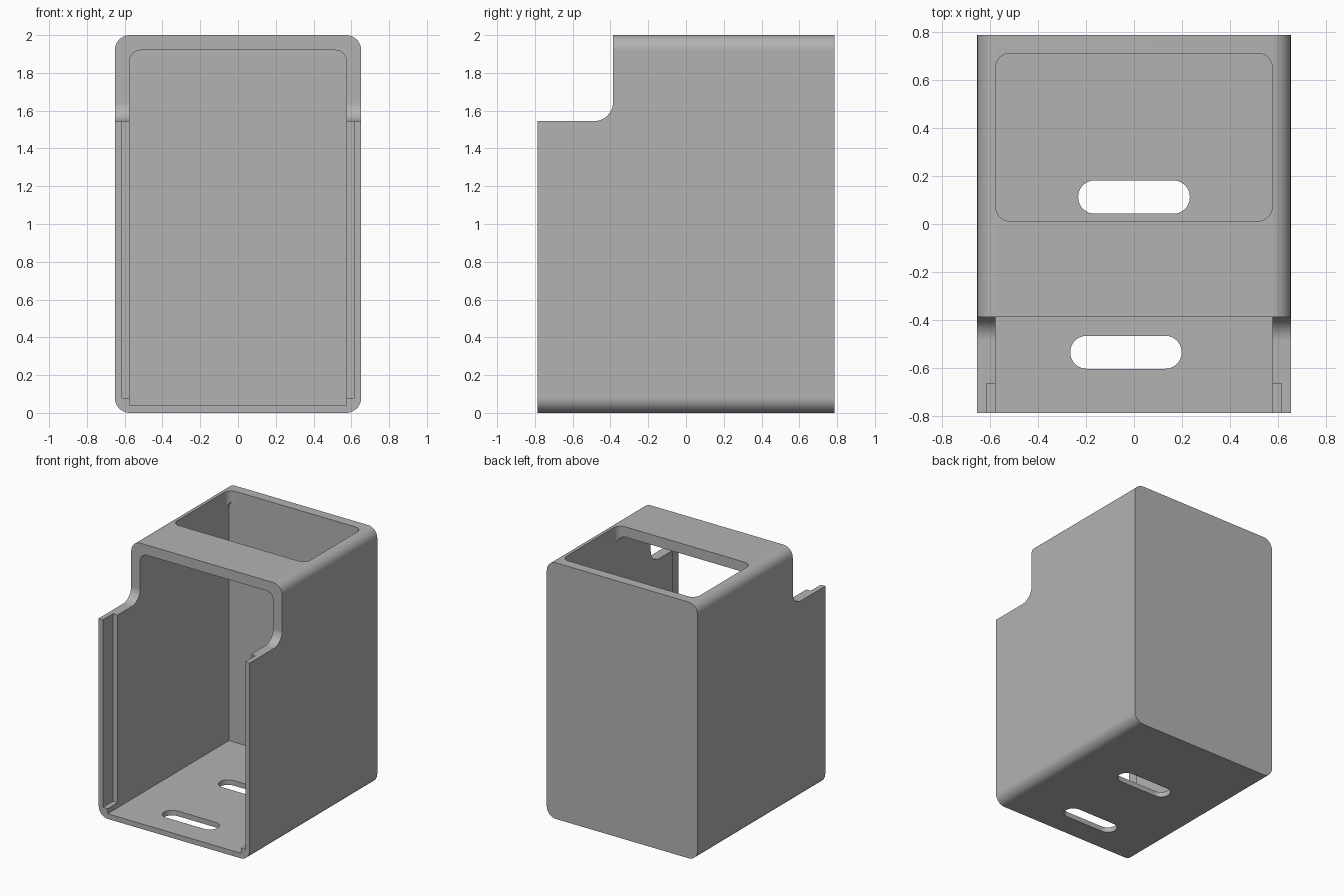
import bpy
from math import cos, sin, pi
from mathutils import Vector

cube = bpy.data.objects.get("Cube")
if cube:
    bpy.data.objects.remove(cube, do_unlink=True)

grey = bpy.data.materials.new("plain grey")
grey.use_nodes = True
colour = (0.45, 0.45, 0.45, 1)
grey.diffuse_color = colour
grey.node_tree.nodes["Principled BSDF"].inputs["Base Color"].default_value = colour

# Directions in which the two profile coordinates and the depth run
AXES = {"x": ("Y", "Z", "X"), "y": ("X", "Z", "Y"), "z": ("X", "Y", "Z")}


def rounded_rect(u0, u1, v0, v1, radii, steps=10):
    """Outline with radii for lower left, lower right, upper right, upper left."""
    corners = [(u0, v0, 1, 1), (u1, v0, -1, 1), (u1, v1, -1, -1), (u0, v1, 1, -1)]
    points = []
    for i, ((u, v, su, sv), r) in enumerate(zip(corners, radii)):
        if not r:
            points.append((u, v))
            continue
        for k in range(steps + 1):
            a = pi + (i + k / steps) * pi / 2
            points.append((u + su * r + r * cos(a), v + sv * r + r * sin(a)))
    return points


def prism(name, axis, outline, start, end):
    """Extrude an outline along an axis."""
    names = AXES[axis]

    def place(u, v, d):
        p = Vector()
        for key, value in zip(names, (u, v, d)):
            setattr(p, key.lower(), value)
        return p

    n = len(outline)
    verts = [place(u, v, d) for d in (start, end) for u, v in outline]
    faces = [tuple(range(n))[::-1], tuple(range(n, 2 * n))]
    faces += [(i, (i + 1) % n, n + (i + 1) % n, n + i) for i in range(n)]
    if axis == "y":
        faces = [f[::-1] for f in faces]
    mesh = bpy.data.meshes.new(name)
    mesh.from_pydata(verts, [], faces)
    mesh.materials.append(grey)
    obj = bpy.data.objects.new(name, mesh)
    bpy.context.collection.objects.link(obj)
    return obj


# Main body with rounded long edges
body = prism("holder_body", "y",
             rounded_rect(-0.652, 0.652, 0, 2, [0.08] * 4), -0.787, 0.787)

cutters = [
    # Inner space, open at the front
    prism("cavity_cutter", "y",
          rounded_rect(-0.575, 0.575, 0.04, 1.92, (0, 0, 0.06, 0.06)), -1, 0.71),
    # Opening in the top
    prism("top_opening_cutter", "z",
          rounded_rect(-0.575, 0.575, 0.012, 0.71, [0.06] * 4), 1.5, 2.2),
    # Step at the upper front, with a filleted inner corner
    prism("front_step_cutter", "x",
          rounded_rect(-1, -0.386, 1.545, 2.2, (0, 0.1, 0, 0)), -1, 1),
    # Slots in the floor
    prism("rear_slot_cutter", "z",
          rounded_rect(-0.232, 0.232, 0.043, 0.181, [0.068] * 4), -0.2, 0.2),
    prism("front_slot_cutter", "z",
          rounded_rect(-0.265, 0.198, -0.602, -0.465, [0.068] * 4), -0.2, 0.2),
]
# Rebates for a sliding front panel
for side, s in (("left", 1), ("right", -1)):
    u0, u1 = sorted((s * 0.5, s * 0.614))
    cutters.append(prism(side + "_rebate_cutter", "z",
                         rounded_rect(u0, u1, -1, -0.663, [0] * 4), 0.08, 1.7))

bpy.context.view_layer.objects.active = body
body.select_set(True)
for cutter in cutters:
    cutter.hide_render = True
    mod = body.modifiers.new(cutter.name, "BOOLEAN")
    mod.operation = "DIFFERENCE"
    mod.solver = "EXACT"
    mod.object = cutter
    bpy.ops.object.modifier_apply(modifier=mod.name)
    bpy.data.objects.remove(cutter, do_unlink=True)

bpy.ops.object.shade_smooth_by_angle(angle=pi / 6)
weighted = body.modifiers.new("even_shading", "WEIGHTED_NORMAL")
weighted.keep_sharp = True
